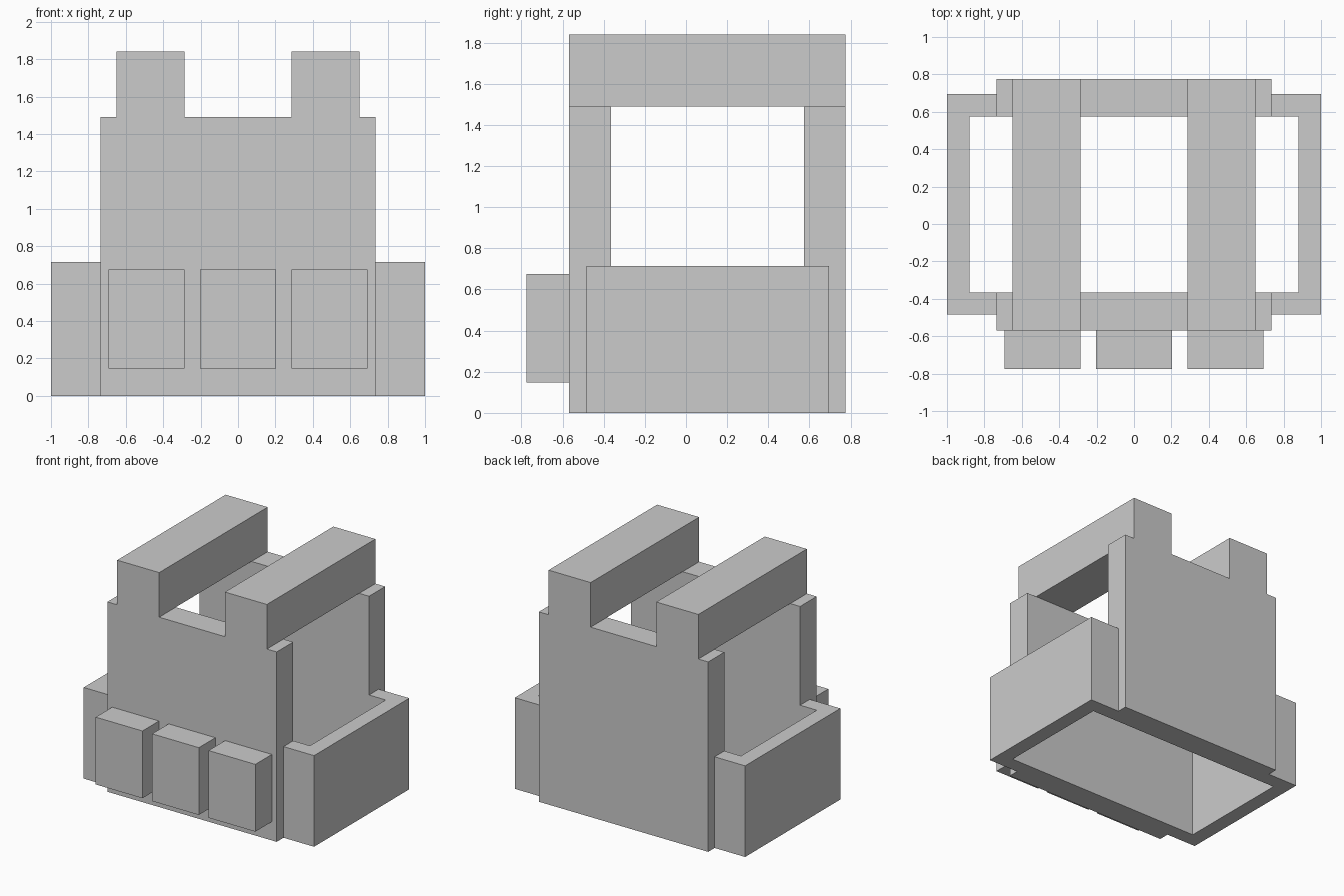
import bpy
import bmesh

if "Cube" in bpy.data.objects:
    bpy.data.objects.remove(bpy.data.objects["Cube"])


def prism(name, outline, z0, z1):
    """Extrude an XY outline from z0 up to z1."""
    bm = bmesh.new()
    base = bm.faces.new([bm.verts.new((x, y, z0)) for x, y in outline])
    top = bmesh.ops.extrude_face_region(bm, geom=[base])["geom"]
    verts = [v for v in top if isinstance(v, bmesh.types.BMVert)]
    bmesh.ops.translate(bm, vec=(0, 0, z1 - z0), verts=verts)
    bmesh.ops.recalc_face_normals(bm, faces=bm.faces)
    mesh = bpy.data.meshes.new(name)
    bm.to_mesh(mesh)
    bm.free()
    obj = bpy.data.objects.new(name, mesh)
    bpy.context.collection.objects.link(obj)
    return obj


def box(name, x0, x1, y0, y1, z0, z1):
    return prism(name, [(x0, y0), (x1, y0), (x1, y1), (x0, y1)], z0, z1)


FRONT, FRONT_IN = -0.57, -0.365
BACK_IN, BACK = 0.575, 0.775
HALF_W, CHEST_TOP = 0.735, 1.49

# Chest and back plates
box("front_panel", -HALF_W, HALF_W, FRONT, FRONT_IN, 0, CHEST_TOP)
box("back_panel", -HALF_W, HALF_W, BACK_IN, BACK, 0, CHEST_TOP)

for side, s in (("right", 1), ("left", -1)):
    # Shoulder straps bridging the two plates
    x0, x1 = sorted((s * 0.285, s * 0.65))
    box(f"{side}_shoulder_strap", x0, x1, FRONT, BACK, CHEST_TOP, 1.84)

    # C-shaped waist bands joining the plates at the sides
    band = [(HALF_W, -0.485), (1, -0.485), (1, 0.695), (HALF_W, 0.695),
            (HALF_W, BACK_IN), (0.88, BACK_IN), (0.88, FRONT_IN), (HALF_W, FRONT_IN)]
    prism(f"{side}_waist_band", [(s * x, y) for x, y in band], 0, 0.715)

# Row of front pouches
for name, cx in (("left", -0.49), ("middle", 0), ("right", 0.49)):
    box(f"{name}_pouch", cx - 0.203, cx + 0.203, -0.775, FRONT, 0.147, 0.675)
